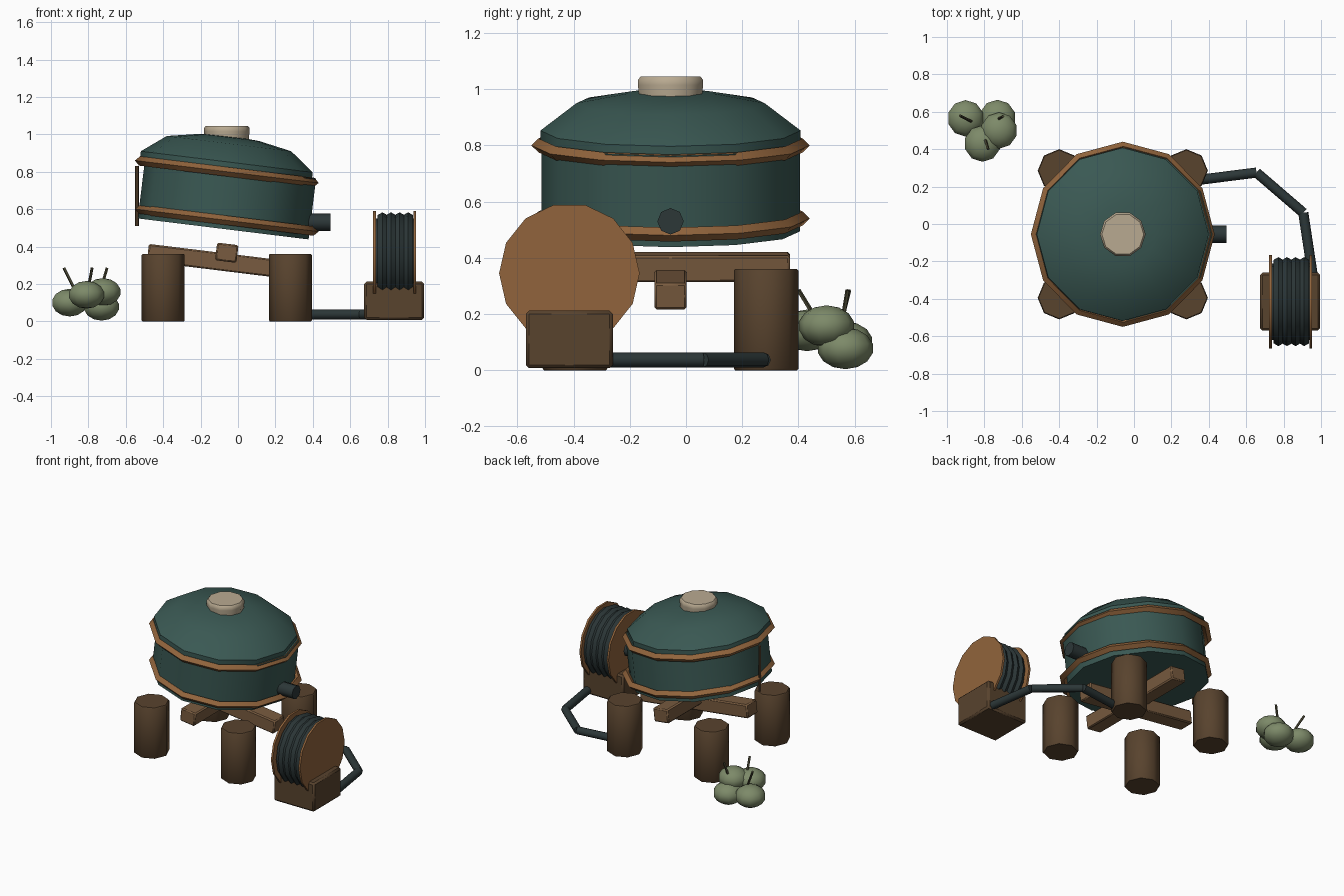
import bpy, math
from mathutils import Vector, Matrix

if "Cube" in bpy.data.objects:
    bpy.data.objects.remove(bpy.data.objects["Cube"], do_unlink=True)


def material(name, r, g, b):
    m = bpy.data.materials.new(name)
    m.use_nodes = True
    m.diffuse_color = (r, g, b, 1)
    m.node_tree.nodes["Principled BSDF"].inputs["Base Color"].default_value = (r, g, b, 1)
    return m


teal = material("teal enamel", .042, .098, .086)
copper = material("copper trim", .283, .127, .045)
bark = material("dark wood", .098, .056, .027)
timber = material("light wood", .19, .105, .05)
cream = material("cream", .485, .402, .283)
slate = material("dark rubber", .025, .038, .039)
green = material("fruit green", .205, .254, .141)
stalk = material("stalk olive", .07, .065, .035)

TILT = math.radians(7)
CX, CY = -.06, -.055


def finish(name, mat, angle=40, bevel=0):
    ob = bpy.context.object
    ob.name = name
    ob.data.materials.clear()
    ob.data.materials.append(mat)
    if bevel:
        mod = ob.modifiers.new("soft edges", 'BEVEL')
        mod.width = bevel
        mod.segments = 1
    bpy.ops.object.shade_smooth_by_angle(angle=math.radians(angle))
    return ob


def lathe(name, mat, profile, sides, loc, rot=(0, 0, 0), angle=40):
    """Spin (radius, height) points round the z axis."""
    verts, faces = [], []
    for r, h in profile:
        for i in range(sides):
            a = math.tau * i / sides
            verts.append((r * math.cos(a), r * math.sin(a), h))
    for k in range(len(profile) - 1):
        for i in range(sides):
            j = (i + 1) % sides
            faces.append((k * sides + i, k * sides + j, (k + 1) * sides + j, (k + 1) * sides + i))
    faces.append(tuple(reversed(range(sides))))
    faces.append(tuple(range(len(verts) - sides, len(verts))))
    me = bpy.data.meshes.new(name)
    me.from_pydata(verts, [], faces)
    ob = bpy.data.objects.new(name, me)
    bpy.context.collection.objects.link(ob)
    ob.location, ob.rotation_euler = loc, rot
    bpy.ops.object.select_all(action='DESELECT')
    ob.select_set(True)
    bpy.context.view_layer.objects.active = ob
    return finish(name, mat, angle)


def rod(name, mat, start, end, radius, sides=8):
    a, b = Vector(start), Vector(end)
    turn = (b - a).to_track_quat('Z', 'Y').to_euler()
    return lathe(name, mat, [(radius, 0), (radius, (b - a).length)], sides, a, turn, 50)


def box(name, mat, loc, size, rot=(0, 0, 0), bevel=.008):
    bpy.ops.mesh.primitive_cube_add(size=1, location=loc, rotation=rot)
    bpy.context.object.data.transform(Matrix.Diagonal((*size, 1)))
    return finish(name, mat, 30, bevel)


def ring(name, mat, loc, rot, major, minor, segs, minor_segs, angle=40):
    bpy.ops.mesh.primitive_torus_add(location=loc, rotation=rot, major_radius=major, minor_radius=minor,
                                     major_segments=segs, minor_segments=minor_segs)
    return finish(name, mat, angle)


# Tilted tank: body, domed lid, trim rings
lean = (0, TILT, 0)
lathe("tank_body", teal, [(.46, -.157), (.46, .17)], 12, (CX, CY, .65), lean)
lathe("tank_lid", teal, [(.463, -.05), (.463, 0), (.335, .098), (.16, .131), (.02, .14)], 12,
      (CX, CY, .853), lean, 35)
for name, z in (("lower_trim", .54), ("upper_trim", .80)):
    ring(name, copper, (CX, CY, z), lean, .47, .025, 12, 4)

# Lid cap, outlet and side rod
lathe("lid_cap", cream, [(.115, -.05), (.122, .01), (.122, .028), (.112, .04)], 10, (CX, CY, 1.005))
rod("outlet_pipe", slate, (.34, CY, .53), (.495, CY, .53), .047)
rod("side_rod", bark, (-.54, CY, .51), (-.54, CY, .83), .01, 6)

# Log legs
for sx, side in ((-1, "right"), (1, "left")):
    for sy, end in ((-1, "front"), (1, "back")):
        lathe(f"{end}_{side}_log", bark, [(.11, 0), (.115, .006), (.115, .354), (.11, .36)], 8,
              (CX + sx * .34, CY + sy * .34, 0), angle=50)

# Crossed support beams
box("long_beam", timber, (CX, CY, .315), (.85, .115, .095), lean)
box("cross_beam", timber, (CX, CY, .367), (.115, .85, .095), lean)

# Hose reel: base, two discs, drum, coils
RX, RY, RZ = .835, -.415, .345
box("reel_base", bark, (RX, RY, .11), (.32, .31, .205), bevel=.012)
for side, x in (("right", .73), ("left", .945)):
    rod(f"reel_disc_{side}", copper, (x - .007, RY, RZ), (x + .007, RY, RZ), .25, 14)
rod("reel_drum", slate, (.735, RY, RZ), (.94, RY, RZ), .205, 16)
for i in range(4):
    ring(f"hose_coil_{i + 1}", slate, (.772 + i * .046, RY, RZ), (0, math.pi / 2, 0), .208, .03, 16, 6, 50)

# Hose along the ground
path = [(.3, .23, .037), (.655, .275, .037), (.905, .06, .037), (.955, -.27, .037)]
for i in range(3):
    rod(f"hose_{i + 1}", slate, path[i], path[i + 1], .027)

# Fruit pile with stalks
fruit = [((-.9, .565, .1), (-.87, .55, .165), (-.93, .58, .285)),
         ((-.81, .43, .142), (-.797, .455, .195), (-.78, .4, .285)),
         ((-.73, .567, .078), (-.745, .55, .13), (-.7, .575, .285)),
         ((-.722, .5, .157), None, None)]
for i, (centre, low, tip) in enumerate(fruit):
    bpy.ops.mesh.primitive_uv_sphere_add(segments=10, ring_count=7, radius=.1, location=centre)
    bpy.context.object.data.transform(Matrix.Diagonal((1, 1, .74, 1)))
    finish(f"fruit_{i + 1}", green, 50)
    if tip:
        rod(f"stalk_{i + 1}", stalk, low, tip, .008, 5)
